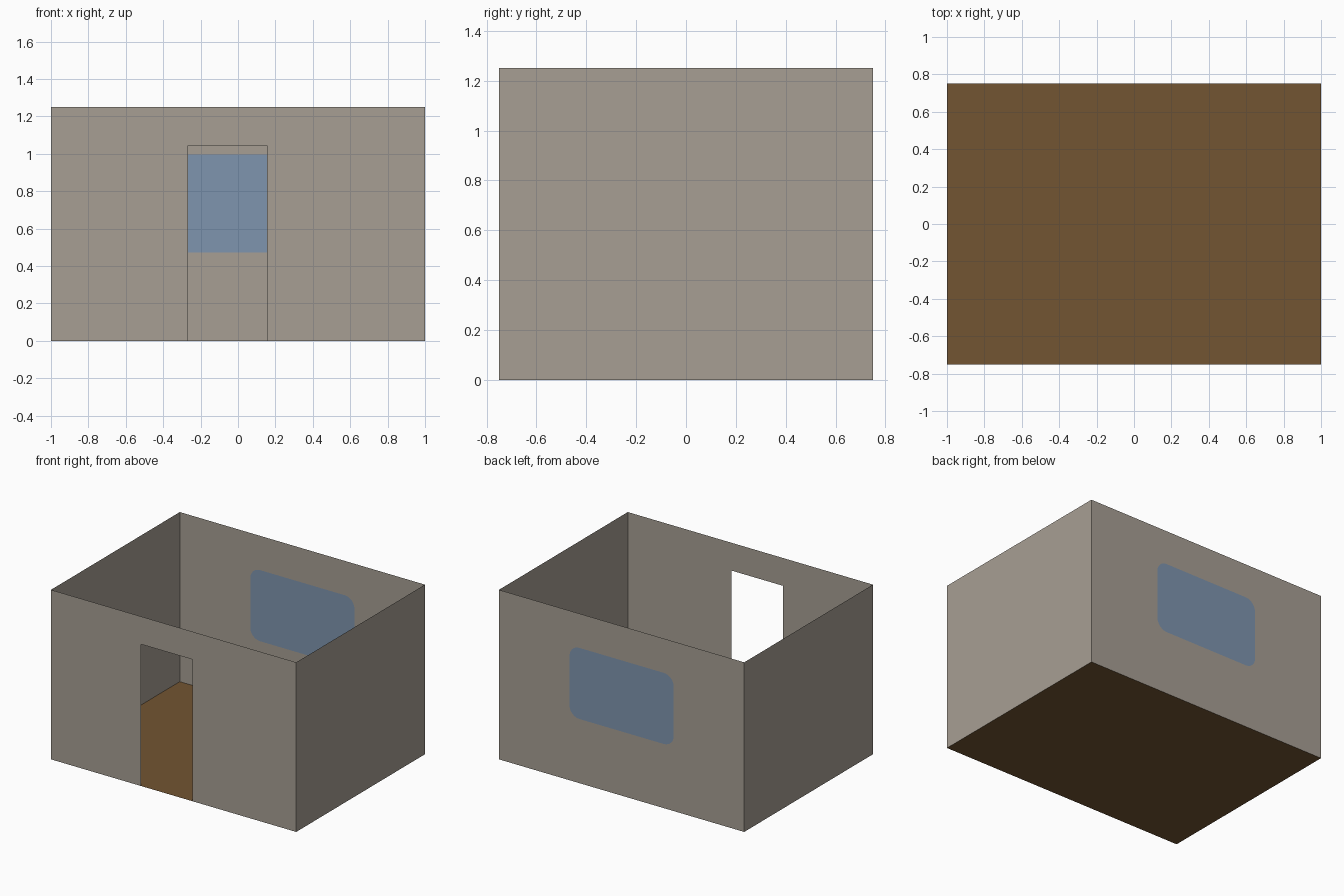
import bpy, bmesh, math
from mathutils import Vector

if "Cube" in bpy.data.objects:
    bpy.data.objects.remove(bpy.data.objects["Cube"])

W, D, H = 1.0, 0.75, 1.25          # half width, half depth, height


def mat(name, rgb):
    m = bpy.data.materials.new(name)
    m.diffuse_color = (*rgb, 1)
    m.use_nodes = True
    m.node_tree.nodes["Principled BSDF"].inputs["Base Color"].default_value = m.diffuse_color
    return m


wall_mat = mat("warm grey plaster", (0.386, 0.347, 0.296))
floor_mat = mat("brown wood", (0.171, 0.089, 0.032))
glass_mat = mat("blue glass", (0.212, 0.301, 0.429))


def sheet(name, outline, place, material, hole=None):
    """Flat sheet from a 2D outline, optionally with a hole."""
    bm = bmesh.new()
    edges = []
    for loop in [outline] + ([hole] if hole else []):
        vs = [bm.verts.new(place(*p)) for p in loop]
        if not hole:
            bm.faces.new(vs)
        else:
            edges += [bm.edges.new((a, b)) for a, b in zip(vs, vs[1:] + vs[:1])]
    if hole:
        bmesh.ops.triangle_fill(bm, use_beauty=True, edges=edges)
        bmesh.ops.dissolve_degenerate(bm, dist=1e-6, edges=bm.edges)
    # turn wall normals away from the room centre
    bm.normal_update()
    for f in bm.faces:
        if f.normal.dot(f.calc_center_median() - Vector((0, 0, H / 2))) < 0:
            f.normal_flip()
    me = bpy.data.meshes.new(name)
    bm.to_mesh(me)
    bm.free()
    me.materials.append(material)
    ob = bpy.data.objects.new(name, me)
    bpy.context.collection.objects.link(ob)


def rect(a0, a1, b0, b1):
    return [(a0, b0), (a1, b0), (a1, b1), (a0, b1)]


def rounded(a0, a1, b0, b1, r, n=6):
    pts = []
    for i, (a, b) in enumerate([(a1 - r, b1 - r), (a0 + r, b1 - r),
                                (a0 + r, b0 + r), (a1 - r, b0 + r)]):
        for k in range(n + 1):
            t = math.pi / 2 * (i + k / n)
            pts.append((a + r * math.cos(t), b + r * math.sin(t)))
    return pts


# floor
sheet("floor", rect(-W, W, -D, D), lambda a, b: (a, b, 0), floor_mat)

# side walls
for name, s in (("left_wall", -1), ("right_wall", 1)):
    sheet(name, rect(-D, D, 0, H), lambda a, b: (s * W, a, b), wall_mat)

# front wall with doorway reaching the floor
d0, d1, dh = -0.267, 0.155, 1.045
sheet("front_wall", [(-W, 0), (d0, 0), (d0, dh), (d1, dh), (d1, 0),
                     (W, 0), (W, H), (-W, H)],
      lambda a, b: (a, -D, b), wall_mat)

# back wall with a rounded window pane set flush into it
window = rounded(-0.425, 0.425, 0.473, 0.997, 0.08)
back = lambda a, b: (a, D, b)
sheet("back_wall", rect(-W, W, 0, H), back, wall_mat, hole=window)
sheet("window_pane", window, back, glass_mat)
